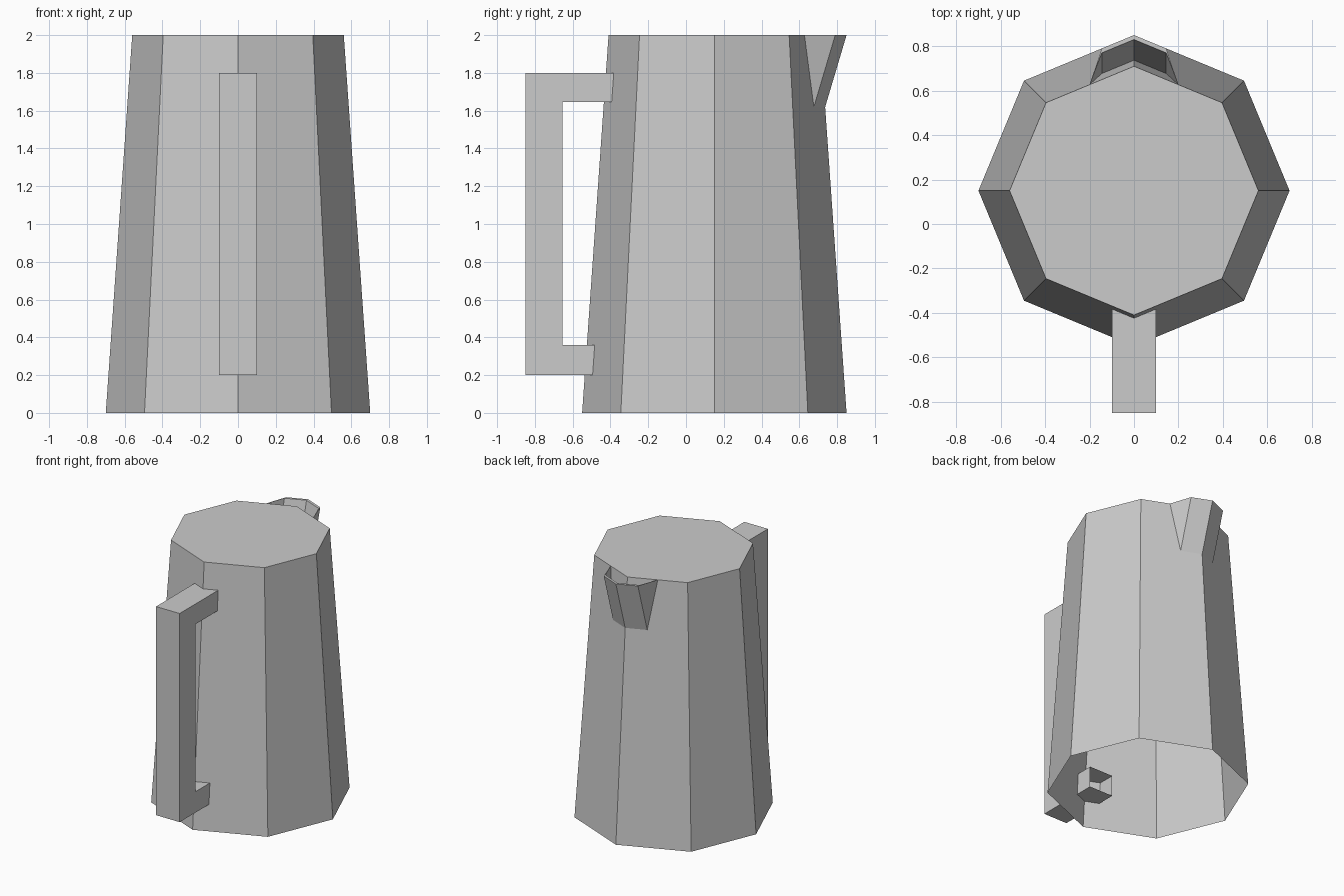
import bpy, math

if "Cube" in bpy.data.objects:
    bpy.data.objects.remove(bpy.data.objects["Cube"])


def add_mesh(name, verts, faces):
    mesh = bpy.data.meshes.new(name)
    mesh.from_pydata(verts, [], faces)
    mesh.update()
    obj = bpy.data.objects.new(name, mesh)
    bpy.context.collection.objects.link(obj)
    return obj


# Body: tapered octagon, closed on top and open underneath
SIDES, CENTRE_Y, HEIGHT = 8, 0.15, 2.0


def ring(radius, z):
    return [(radius * math.cos(2 * math.pi * i / SIDES),
             CENTRE_Y + radius * math.sin(2 * math.pi * i / SIDES), z)
            for i in range(SIDES)]


walls = [(i, (i + 1) % SIDES, SIDES + (i + 1) % SIDES, SIDES + i) for i in range(SIDES)]
add_mesh("jug_body", ring(0.70, 0) + ring(0.56, HEIGHT),
         walls + [tuple(range(SIDES, 2 * SIDES))])

# Handle: square C profile swept across x, its ends open inside the body
profile = [(-0.355, 0.20), (-0.85, 0.20), (-0.85, 1.80), (-0.355, 1.80),
           (-0.355, 1.645), (-0.655, 1.645), (-0.655, 0.36), (-0.355, 0.36)]
n = len(profile)
verts = [(x, y, z) for x in (-0.1, 0.1) for y, z in profile]
open_ends = (3, 7)
faces = [(i, (i + 1) % n, n + (i + 1) % n, n + i) for i in range(n) if i not in open_ends]
faces += [tuple(reversed(range(n))), tuple(range(n, 2 * n))]
# wind every face outwards
faces = [tuple(reversed(f)) for f in faces]
add_mesh("handle", verts, [tuple(reversed(f)) if len(f) == n else f for f in faces])

# Spout: pointed lip with a thin rim, half of it built and mirrored in x
verts = [(0, 0.85, 2), (0.145, 0.79, 2),            # outer lip
         (0, 0.83, 2), (0.145, 0.77, 2),            # inner lip
         (0, 0.737, 1.62), (0.145, 0.677, 1.62),    # foot on the body
         (0.20, 0.627, 2)]                          # side root on the body
faces = [(0, 1, 5, 4), (1, 6, 5),                   # outside
         (2, 4, 5, 3), (3, 5, 6),                   # inside
         (0, 2, 3, 1), (1, 3, 6)]                   # rim
spout = add_mesh("spout", verts, faces)
mirror = spout.modifiers.new("mirror", 'MIRROR')
mirror.use_axis = (True, False, False)
